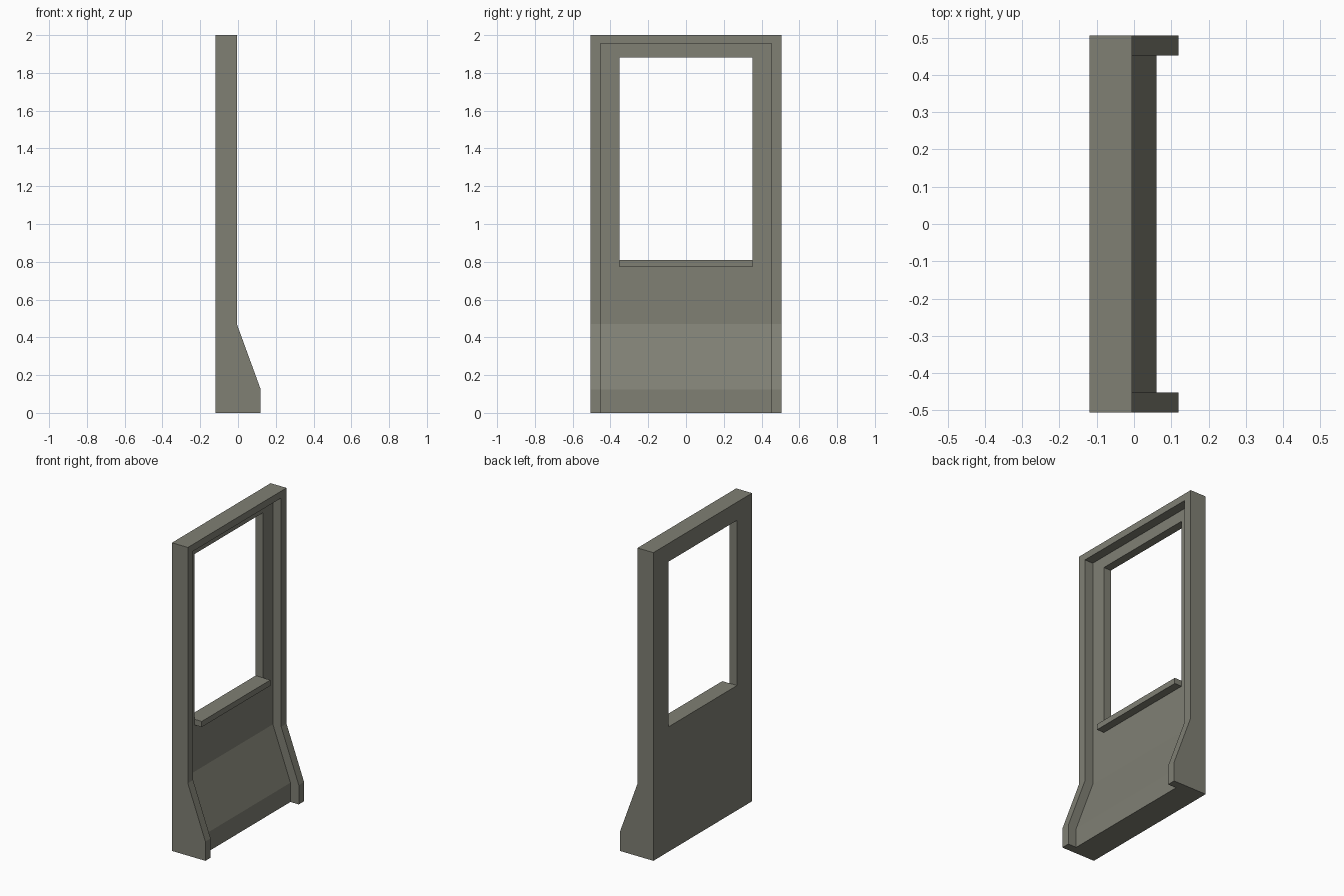
import bpy, bmesh

if "Cube" in bpy.data.objects:
    bpy.data.objects.remove(bpy.data.objects["Cube"])

stone = bpy.data.materials.new("grey_olive")
stone.diffuse_color = (0.215, 0.215, 0.175, 1)
stone.use_nodes = True
stone.node_tree.nodes["Principled BSDF"].inputs["Base Color"].default_value = stone.diffuse_color

BACK, FRONT, INSET = -0.12, -0.006, 0.06
HALF_W, RECESS_W, WIN_W = 0.506, 0.452, 0.352


def extrude_profile(name, pts, half):
    """Extrude an (x, z) profile along y from -half to half."""
    me = bpy.data.meshes.new(name)
    bm = bmesh.new()
    face = bm.faces.new([bm.verts.new((x, -half, z)) for x, z in pts])
    ext = bmesh.ops.extrude_face_region(bm, geom=[face])["geom"]
    verts = [v for v in ext if isinstance(v, bmesh.types.BMVert)]
    bmesh.ops.translate(bm, verts=verts, vec=(0, 2 * half, 0))
    bmesh.ops.recalc_face_normals(bm, faces=bm.faces)
    bm.to_mesh(me)
    bm.free()
    me.materials.append(stone)
    ob = bpy.data.objects.new(name, me)
    bpy.context.collection.objects.link(ob)
    return ob


def rect(x0, x1, z0, z1):
    return [(x0, z0), (x1, z0), (x1, z1), (x0, z1)]


def cut(ob, cutter):
    mod = ob.modifiers.new("cut", "BOOLEAN")
    mod.operation = "DIFFERENCE"
    mod.solver = "EXACT"
    mod.object = cutter
    bpy.context.view_layer.objects.active = ob
    bpy.ops.object.modifier_apply(modifier=mod.name)
    bpy.data.objects.remove(cutter)


# wall frame with flared foot
wall = extrude_profile("wall_frame", [
    (BACK, 0), (0.12, 0), (0.12, 0.125), (FRONT, 0.47), (FRONT, 2), (BACK, 2)], HALF_W)

# recessed panel follows the same flare, set back from the frame
cut(wall, extrude_profile("recess_cutter", [
    (0.12 - INSET, -0.1), (0.3, -0.1), (0.3, 1.955), (FRONT - INSET, 1.955),
    (FRONT - INSET, 0.47), (0.12 - INSET, 0.125)], RECESS_W))

# window opening
cut(wall, extrude_profile("window_cutter", rect(-0.3, 0.3, 0.81, 1.882), WIN_W))

# window sill
extrude_profile("window_sill", rect(FRONT - INSET, -0.014, 0.773, 0.81), WIN_W)
